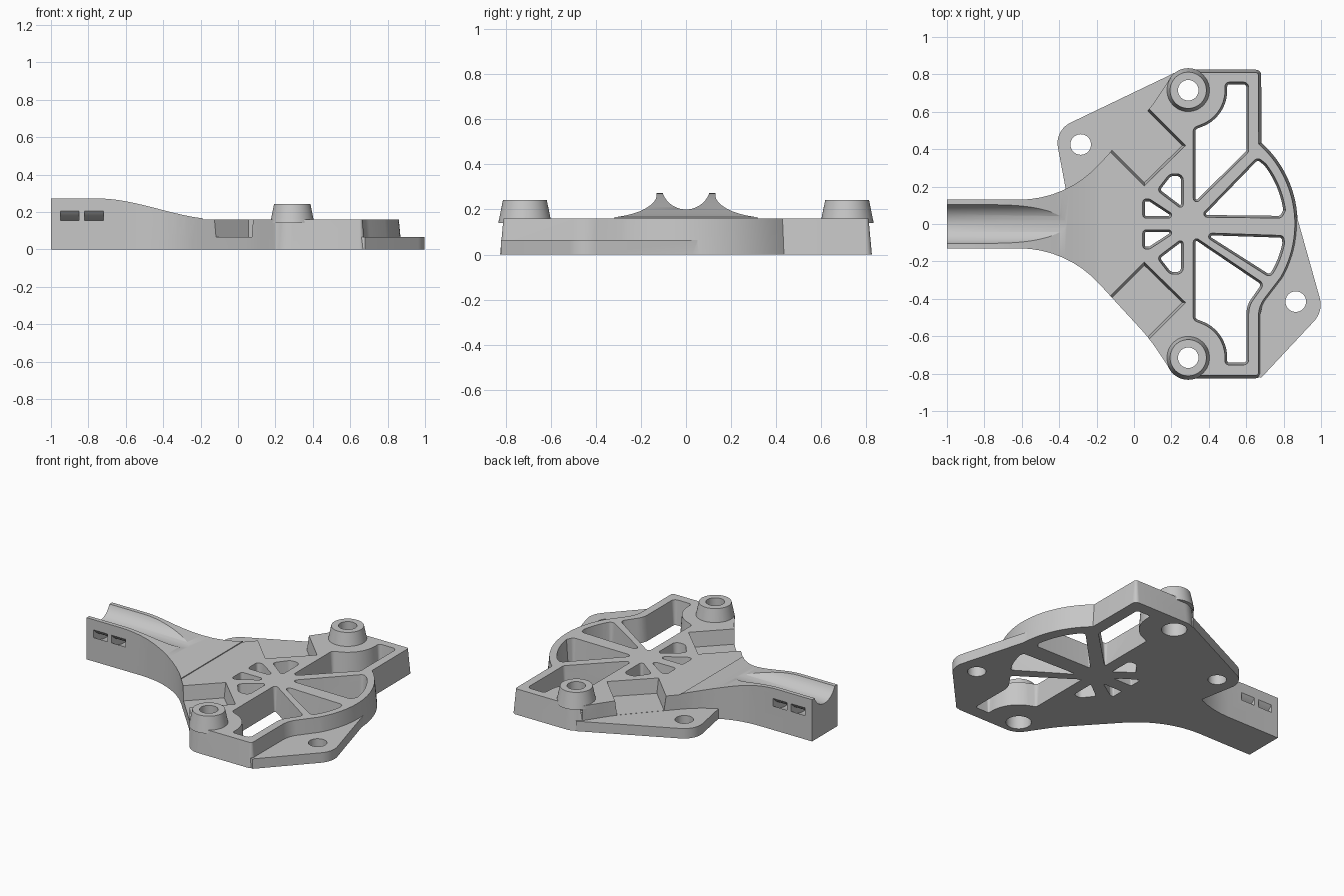
import bpy, bmesh, math
from mathutils import Vector

if "Cube" in bpy.data.objects:
    bpy.data.objects.remove(bpy.data.objects["Cube"])

GREY = (0.57, 0.57, 0.57, 1)
grey = bpy.data.materials.new("plain_grey")
grey.use_nodes = True
grey.diffuse_color = GREY
grey.node_tree.nodes["Principled BSDF"].inputs["Base Color"].default_value = GREY

AXES = {"x": lambda a, b, h: (h, a, b), "y": lambda a, b, h: (a, h, b), "z": lambda a, b, h: (a, b, h)}
PLATE, FLANGE, DRAFT, ARM = 0.16, 0.065, 0.015, 0.272
HUB = (0.29, 0)
BOSSES = [(0.29, 0.715), (0.29, -0.715)]


def arc(c, r, start, end, n=24):
    angles = [math.radians(start + (end - start) * i / n) for i in range(n + 1)]
    return [(c[0] + r * math.cos(a), c[1] + r * math.sin(a)) for a in angles]


def circle(c, r, n=48):
    return arc(c, r, 0, 360, n)[:-1]


def rounded(corners, n=8):
    """Fillet every (x, y, radius) corner; corners without a radius stay."""
    out = []
    for i, c in enumerate(corners):
        p = Vector(c[:2])
        if len(c) < 3:
            out.append(p)
            continue
        a = Vector(corners[i - 1][:2]) - p
        b = Vector(corners[(i + 1) % len(corners)][:2]) - p
        half = a.angle(b) / 2
        d = min(c[2] / math.tan(half), 0.48 * a.length, 0.48 * b.length)
        a.normalize()
        b.normalize()
        centre = p + (a + b).normalized() * d / math.cos(half)
        u, v = p + a * d - centre, p + b * d - centre
        w = u.angle(v)
        for k in range(n + 1):
            t = k / n
            out.append(centre + (u * math.sin((1 - t) * w) + v * math.sin(t * w)) / math.sin(w))
    return out


def offset(pts, dist, where):
    """Move an outline outwards by dist, only at points that pass the rule."""
    pts = [Vector(p) for p in pts]
    area = sum(pts[i - 1].x * p.y - p.x * pts[i - 1].y for i, p in enumerate(pts))
    dist = math.copysign(dist, dist * area)
    out = []
    for i, p in enumerate(pts):
        e, f = (p - pts[i - 1]).normalized(), (pts[(i + 1) % len(pts)] - p).normalized()
        m, k = Vector((e.y, -e.x)), Vector((f.y, -f.x))
        out.append(p + (m + k) * dist / max(1 + m.dot(k), 0.3) if where(p) else p)
    return out


def prism(name, pts, h0, h1, off0=0, off1=0, axis="z", where=lambda p: True):
    bm = bmesh.new()
    rings = []
    for h, off in ((h0, off0), (h1, off1)):
        ring = offset(pts, off, where) if off else pts
        rings.append([bm.verts.new(AXES[axis](p[0], p[1], h)) for p in ring])
    low, high = rings
    caps = [bm.faces.new(low), bm.faces.new(high)]
    for i in range(len(low)):
        bm.faces.new((low[i - 1], low[i], high[i], high[i - 1]))
    bmesh.ops.triangulate(bm, faces=caps)
    bmesh.ops.recalc_face_normals(bm, faces=bm.faces)
    mesh = bpy.data.meshes.new(name)
    bm.to_mesh(mesh)
    bm.free()
    mesh.materials.append(grey)
    obj = bpy.data.objects.new(name, mesh)
    bpy.context.collection.objects.link(obj)
    return obj


def combine(target, tool, operation):
    mod = target.modifiers.new("combine", "BOOLEAN")
    mod.operation, mod.solver, mod.object = operation, "EXACT", tool
    bpy.context.view_layer.objects.active = target
    bpy.ops.object.modifier_apply(modifier=mod.name)
    bpy.data.objects.remove(tool)


def cut(pts, h0, h1, **options):
    combine(bracket, prism("cutter", pts, h0, h1, **options), "DIFFERENCE")


def flipped(pts):
    return [(p[0], -p[1], *p[2:]) for p in pts]


# Plate outline: arm, flare, boss corners and round rim
flare = [(-1, -0.13), (-0.36, -0.13, 0.58), (0.085, -0.615, 1), (0.225, -0.825, 0.12), (0.68, -0.825, 0.03)]
rim = arc(HUB, 0.585, -30, 48)
outline = rounded(flare + [(0.68, -0.445, 0.15)] + rim + flipped(flare)[::-1])
bracket = prism("bracket", outline, 0, PLATE, off1=-DRAFT, where=lambda p: p.x > 0.2)

# Raised arm and flare, with a top that eases down into the plate
hill_end = -0.08
side = [p for p in outline if p[0] < hill_end and p[1] < 0]
hill = prism("hill", side + flipped(side)[::-1], 0.05, 0.3)
air = [(-1.1, 0.4), (-1.1, ARM)]
for i in range(25):
    t = i / 24
    air.append((-0.75 + 0.65 * t, ARM - (ARM - PLATE) * t * t * (3 - 2 * t)))
air += [(0.1, PLATE), (0.1, 0.4)]
combine(hill, prism("air", air, -1, 1, axis="y"), "DIFFERENCE")
combine(bracket, hill, "UNION")

# Thin mounting flanges
right_flange = [(0.6, -0.8), (0.68, -0.822), (1.013, -0.466, 0.13), (0.868, 0.05), (0.8, 0.05)]
left_flange = [(-0.358, 0.15), (0.1, 0.2), (0.3, 0.6), (0.225, 0.812), (-0.424, 0.501, 0.12)]
for corners in (right_flange, left_flange):
    combine(bracket, prism("flange", rounded(corners), 0, FLANGE), "UNION")

# Tapered bosses
for c in BOSSES:
    combine(bracket, prism("boss", circle(c, 0.118), 0.14, 0.243, off1=-0.021), "UNION")

# Diagonal notches, open to the outside
notch = [(0.055, 0.2), (0.28, 0.42), (-0.12, 0.82), (-0.345, 0.6)]
for pts in (notch, flipped(notch)):
    cut(pts, FLANGE + 0.001, 0.3, off0=-DRAFT, off1=DRAFT)

# Large windows beside the bosses
upper_window = ([(0.315, 0.09, 0.02), (0.315, 0.515, 0.03)] + arc(BOSSES[0], 0.195, -64, -2, 12)
                + [(0.485, 0.76, 0.03), (0.615, 0.76, 0.03), (0.615, 0.385, 0.03)])
lower_window = ([(0.315, -0.06, 0.02), (0.315, -0.515, 0.03)] + arc(BOSSES[1], 0.195, 64, 2, 12)
                + [(0.485, -0.755, 0.03), (0.615, -0.755, 0.03), (0.615, -0.44, 0.12), (0.7, -0.32, 0.03)])
# Windows between the spokes
upper_sector = [(0.345, 0.035, 0.02), (0.79, 0.03, 0.03)] + arc(HUB, 0.527, 8, 38, 10) + [(0.66, 0.36, 0.03)]
lower_sector = [(0.345, -0.045, 0.02), (0.8, -0.06, 0.03)] + arc(HUB, 0.527, -11, -26, 6) + [(0.73, -0.29, 0.03)]
# Small windows towards the arm
petal = [(0.265, 0.07, 0.018), (0.265, 0.27, 0.045), (0.19, 0.27, 0.045), (0.12, 0.18, 0.025)]
wedge = [(0.045, 0.03, 0.02), (0.245, 0.03, 0.018), (0.085, 0.135, 0.03), (0.045, 0.135, 0.02)]
for w in (upper_window, lower_window, upper_sector, lower_sector, petal, wedge, flipped(petal), flipped(wedge)):
    cut(rounded(w), -0.02, 0.18, off0=-DRAFT)

# Screw holes, with wider recesses under the bosses
for c in BOSSES + [(-0.285, 0.425), (0.865, -0.415)]:
    cut(circle(c, 0.055), -0.1, 0.4)
for c in BOSSES:
    cut(circle(c, 0.075), -0.1, 0.1)

# Round channel along the arm, and curved tie slots below it
axis_point = (0, 0.31)
cut(circle(axis_point, 0.11, 64), -1.1, 0, axis="x")
tie = arc(axis_point, 0.202, 190, 350) + arc(axis_point, 0.167, 350, 190)
for x in (-0.95, -0.82):
    cut(tie, x, x + 0.1, axis="x")

bpy.ops.object.select_all(action="DESELECT")
bracket.select_set(True)
bpy.context.view_layer.objects.active = bracket
bpy.ops.object.shade_smooth_by_angle(angle=math.radians(25))
